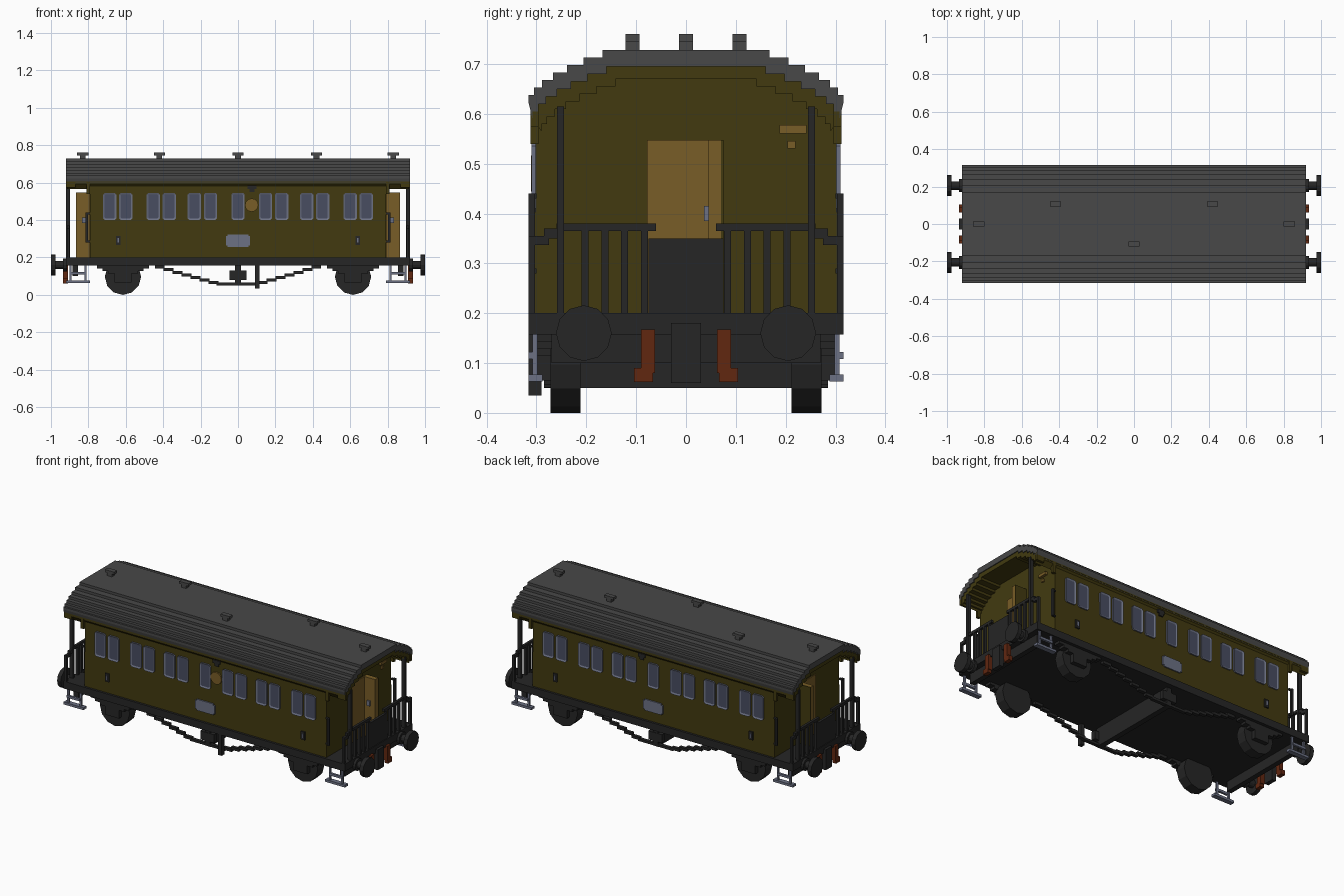
import bpy, bmesh, math
from mathutils import Matrix, Vector

default_cube = bpy.data.objects.get("Cube")
if default_cube:
    bpy.data.objects.remove(default_cube, do_unlink=True)

# Main dimensions: half lengths, half widths and levels
ROOF_END, BODY_END = .92, .79
EDGE, WALL = .316, .303
SILL, DECK, EAVE = .157, .2, .6
THIN = .014
RISE = .015
WHEEL_X, WHEEL_R = .615, .097


def material(name, *colour):
    made = bpy.data.materials.new(name)
    made.use_nodes = True
    made.diffuse_color = (*colour, 1)
    shader = made.node_tree.nodes["Principled BSDF"]
    shader.inputs["Base Color"].default_value = (*colour, 1)
    return made


olive = material("olive", .054, .042, .005)
tan = material("tan wood", .19, .11, .02)
grey = material("roof grey", .065, .065, .065)
black = material("frame black", .019, .019, .019)
silver = material("silver blue", .15, .165, .23)
glass = material("window glass", .065, .074, .12)
red = material("hose red", .12, .02, .005)


def finish(name, bm, *materials):
    bmesh.ops.recalc_face_normals(bm, faces=bm.faces)
    mesh = bpy.data.meshes.new(name)
    bm.to_mesh(mesh)
    bm.free()
    for entry in materials:
        mesh.materials.append(entry)
    bpy.context.collection.objects.link(bpy.data.objects.new(name, mesh))


def around(centre, half):
    return centre - half, centre + half


def boxes(name, mat, *spans, mirror=""):
    """Boxes given as x, y and z ranges, repeated across the mirror axes."""
    bm = bmesh.new()
    for sx in (1, -1) if "x" in mirror else (1,):
        for sy in (1, -1) if "y" in mirror else (1,):
            for span in spans:
                low, high = (Vector(corner) for corner in zip(*span))
                middle = (low + high) / 2
                middle.x *= sx
                middle.y *= sy
                size = Matrix.Diagonal((*(high - low), 1))
                bmesh.ops.create_cube(bm, size=1, matrix=Matrix.Translation(middle) @ size)
    finish(name, bm, mat)


def prism(bm, outline, offset):
    """Extrude a closed outline and return its far cap."""
    face = bm.faces.new([bm.verts.new(point) for point in outline])
    out = bmesh.ops.extrude_face_region(bm, geom=[face], use_keep_orig=True)["geom"]
    moved = [item for item in out if isinstance(item, bmesh.types.BMVert)]
    bmesh.ops.translate(bm, verts=moved, vec=offset)
    return next(item for item in out if isinstance(item, bmesh.types.BMFace))


def disc(bm, centre, radius, depth, axis):
    """Twelve-sided cylinder starting at centre and running along the axis."""
    turn = Vector((0, 0, 1)).rotation_difference(Vector(axis)).to_matrix()
    angles = [math.tau * i / 12 for i in range(12)]
    outline = [Vector(centre) + turn @ Vector((math.cos(t), math.sin(t), 0)) * radius for t in angles]
    prism(bm, outline, Vector(axis) * depth)


def arch(drop, trim):
    """Stepped arch from the right eave over to the left eave."""
    right = []
    for i in range(7):
        width = EDGE - trim - .008 * i - .0028 * i * i
        top = .638 - drop + RISE * i
        right += [(width, top - RISE), (width, top)]
    return right + [(-y, z) for y, z in reversed(right)]


def along_x(name, mat, outline, half):
    bm = bmesh.new()
    prism(bm, [(-half, y, z) for y, z in outline], (half * 2, 0, 0))
    finish(name, bm, mat)


# Roof, lining and passenger body
along_x("roof", grey, arch(0, 0) + arch(.033, .008)[::-1], ROOF_END)
along_x("canopy_lining", olive, arch(.031, .006) + arch(.058, .026)[::-1], ROOF_END - .005)
along_x("body", olive, arch(.036, THIN) + [(-WALL, DECK), (WALL, DECK)], BODY_END)
under_eave = (WALL - .007, EDGE - .004)
boxes("eave_board", olive, ((-ROOF_END, ROOF_END), under_eave, (EAVE, .624)), mirror="y")
boxes("eave_brackets", olive,
      ((BODY_END, .81), under_eave, (.54, EAVE)),
      ((.87, ROOF_END), under_eave, (.575, EAVE)), mirror="xy")

# Roof ventilators
vents = []
for x, y in ((-.83, 0), (-.42, .107), (0, -.107), (.42, .107), (.83, 0)):
    vents.append((around(x, RISE), around(y, THIN), (.725, .745)))
    vents.append((around(x, RISE * 2), around(y, THIN), (.745, .76)))
boxes("roof_vents", grey, *vents)

# Windows: chamfered frames with recessed panes, in pairs either side of a single one
half_row = [bay + offset for bay in (.19, .41, .643) for offset in (-.043, .043)]
half_w, half_h, chamfer = .036, .073, .01
bm = bmesh.new()
for side in (1, -1):
    for x in [0] + half_row + [-v for v in half_row]:
        top = [(half_w, half_h - chamfer), (half_w - chamfer, half_h),
               (chamfer - half_w, half_h), (-half_w, half_h - chamfer)]
        outline = top + [(-u, -v) for u, v in top]
        pane = prism(bm, [(x + u, side * (WALL - .003), .473 + v) for u, v in outline], (0, side * .01, 0))
        bmesh.ops.inset_region(bm, faces=[pane], thickness=chamfer)
        bmesh.ops.translate(bm, verts=pane.verts, vec=(0, side * -.004, 0))
        pane.material_index = 1
finish("windows", bm, silver, glass)

# Side fittings
fitting = (WALL - .003, WALL + .007)
boxes("name_plates", silver, (around(0, .065), fitting, around(.29, .025)),
      (around(0, .055), fitting, around(.29, .033)), mirror="y")
boxes("side_latches", black, (around(.64, .013), fitting, around(.292, .024)), mirror="xy")
boxes("latch_centres", silver, (around(.64, .004), (WALL, EDGE - .003), around(.292, .012)), mirror="xy")
boxes("side_lamps", black, (around(.075, .023), fitting, (.565, .585)),
      (around(.075, .013), fitting, (.55, .565)), mirror="y")
bm = bmesh.new()
disc(bm, (.073, -WALL, .48), .036, .008, (0, -1, 0))
finish("round_emblem", bm, tan)

# End doors, standing open
leaf_end, leaf_y, door_top = .865, (.045, .07), .548
boxes("doorway_panel", tan, (around(BODY_END, .005), (-.078, .045), (DECK, door_top)), mirror="x")
boxes("door_leaf", tan, ((BODY_END, leaf_end), leaf_y, (DECK, door_top)), mirror="x")
boxes("door_leaf_back", olive, ((BODY_END, leaf_end), (.07, .075), (DECK, door_top)), mirror="x")
boxes("door_handle", silver, (around(.825, .01), (.036, .045), around(EAVE - DECK, RISE)), mirror="x")
boxes("end_lamp", tan, ((BODY_END, .805), around(.215, .027), (.561, .578)),
      ((BODY_END, .8), around(.212, .008), (.53, .546)), mirror="x")

# Floor and balconies
rail_x = (.9, .915)
boxes("floor_frame", black, ((-ROOF_END, ROOF_END), (-EDGE, EDGE), (SILL, DECK)))
boxes("canopy_posts", black, ((.897, ROOF_END), around(.252, .007), (DECK, .615)), mirror="xy")
rails = [(rail_x, (.06, .26), (.365, .38)),
         (rail_x, (.255, .285), (.35, .37)),
         (rail_x, (.275, EDGE), (.337, .355)),
         (rail_x, (WALL, EDGE), (DECK, .345))]
for i in range(4):
    rails.append((rail_x, around(.083 + .04 * i, .007), (DECK, .37)))
boxes("balcony_railings", black, *rails, mirror="xy")
boxes("balcony_gate", black, (rail_x, around(0, .075), (DECK, .35)), mirror="x")
handrail_ends = [((BODY_END, .81), fitting, around(z, .005)) for z in (.285, .435)]
boxes("corner_handrails", black, ((.802, .815), (WALL, EDGE), (.28, .44)), *handrail_ends, mirror="xy")

# Buffers: collar, shaft and head
bm = bmesh.new()
for sx in (1, -1):
    for sy in (1, -1):
        for radius, start, depth in ((.035, .915, .02), (.022, .915, .065), (.056, .976, .024)):
            disc(bm, (sx * start, sy * .205, .16), radius, depth, (sx, 0, 0))
finish("buffers", bm, black)

# Coupling and brake hoses
front = (.91, .935)
boxes("coupling", black, (front, around(0, .03), (.06, .18)), mirror="x")
boxes("brake_hoses", red, (front, around(.076, THIN), (.08, .167)),
      (front, around(.085, .019), (.062, .09)), mirror="xy")

# Balcony steps with hangers
hangers = [(around(x, .006), around(WALL, .005), (.07, SILL)) for x in (.815, .895)]
boxes("entry_steps", silver, ((BODY_END, ROOF_END), (.288, EDGE), around(.07, .007)),
      ((.815, .9), (WALL, EDGE), around(.115, .007)), *hangers, mirror="xy")
boxes("end_cross_beams", black, (around(.87, RISE), (-.27, .27), (.1, SILL)), mirror="x")

# Wheels, leaf springs and axle boxes
bm = bmesh.new()
for x in (-WHEEL_X, WHEEL_X):
    for y in (-.272, .212):
        disc(bm, (x, y, WHEEL_R), WHEEL_R, .06, (0, 1, 0))
finish("wheels", bm, black)
spring_y = (.26, .298)
leaves = [(around(WHEEL_X, .14 - .03 * i), spring_y, around(.15 - THIN * i, .008)) for i in range(3)]
boxes("leaf_springs", black, *leaves, mirror="xy")
boxes("axle_boxes", black, (around(WHEEL_X, .045), spring_y, (.065, .12)), mirror="xy")

# Stepped truss rods, centre beam and brake lever
rod_y = around(.275, .01)
truss = [((0, .115), rod_y, around(.058, .007))]
for i in range(7):
    start = .105 + .048 * i
    truss.append(((start, start + .052), rod_y, around(.065 + THIN * i, .008)))
boxes("truss_rods", black, *truss, mirror="xy")
boxes("centre_beam", black, (around(0, .016), (-.285, .285), (.05, SILL)))
boxes("beam_ends", black, (around(0, .045), around(.275, .013), (.08, .13)), mirror="y")
boxes("brake_lever", black, (around(.103, .012), (-EDGE, -.29), (.035, SILL)))
